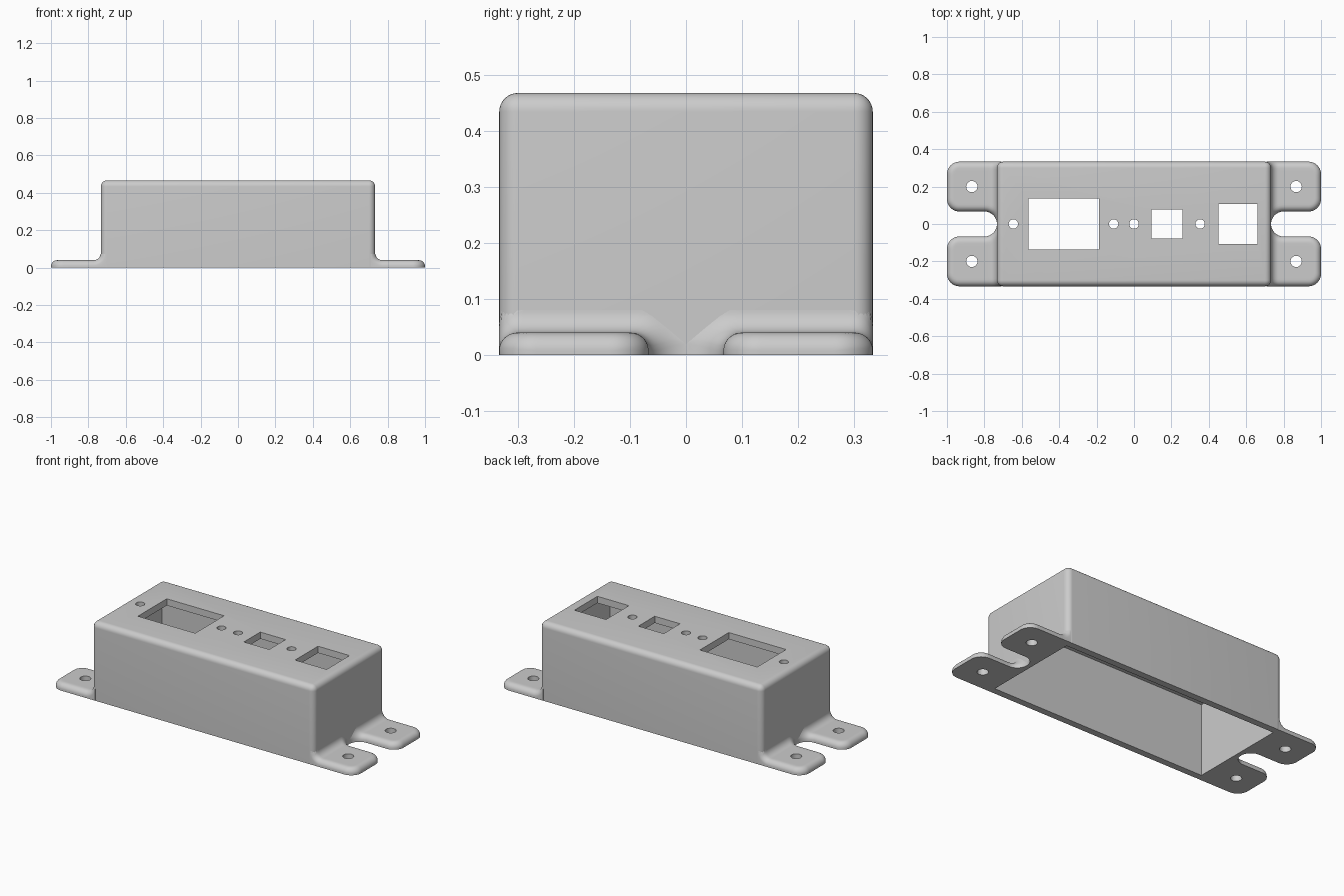
import bpy, bmesh
from math import hypot, sqrt, sin, pi
from mathutils import Matrix

if "Cube" in bpy.data.objects:
    bpy.data.objects.remove(bpy.data.objects["Cube"])

grey = bpy.data.materials.new("plain_grey")
grey.use_nodes = True
colour = (0.6, 0.6, 0.6, 1)
grey.diffuse_color = colour
grey.node_tree.nodes["Principled BSDF"].inputs["Base Color"].default_value = colour

X, Y, H = 0.733, 0.333, 0.467      # enclosure half sizes and height
THICK, ROUND, FILLET = 0.04, 0.033, 0.04
CORNER = 0.0667                    # plan radius of tab corners and slot
TAB_X, TAB_Y = 1 - CORNER, 0.2     # tab corner centre and mid line
SLOT_X = X + CORNER


def make(name, bm):
    bmesh.ops.recalc_face_normals(bm, faces=bm.faces)
    mesh = bpy.data.meshes.new(name)
    bm.to_mesh(mesh)
    bm.free()
    mesh.materials.append(grey)
    ob = bpy.data.objects.new(name, mesh)
    bpy.context.collection.objects.link(ob)
    return ob


def add_box(bm, x0, x1, y0, y1, z0, z1):
    m = Matrix.Translation(((x0 + x1) / 2, (y0 + y1) / 2, (z0 + z1) / 2))
    m = m @ Matrix.Diagonal((x1 - x0, y1 - y0, z1 - z0, 1))
    return bmesh.ops.create_cube(bm, size=1, matrix=m)["verts"]


def add_hole(bm, x, y, r, z0, z1):
    bmesh.ops.create_cone(bm, cap_ends=True, segments=32, radius1=r, radius2=r,
                          depth=z1 - z0, matrix=Matrix.Translation((x, y, (z0 + z1) / 2)))


def activate(ob):
    bpy.ops.object.select_all(action="DESELECT")
    ob.select_set(True)
    bpy.context.view_layer.objects.active = ob


def cut(ob, cutter_bm):
    cutter = make("cutter", cutter_bm)
    cutter.hide_render = True
    mod = ob.modifiers.new("cut", "BOOLEAN")
    mod.operation, mod.solver, mod.object = "DIFFERENCE", "EXACT", cutter
    activate(ob)
    bpy.ops.object.modifier_apply(modifier=mod.name)
    bpy.data.objects.remove(cutter)


def smooth(ob):
    activate(ob)
    bpy.ops.object.shade_smooth_by_angle(angle=pi / 6)


# Enclosure: rounded box, hollow and open below
bm = bmesh.new()
add_box(bm, -X, X, -Y, Y, 0, H)
edges = [e for e in bm.edges if max(v.co.z for v in e.verts) > 0.1]
bmesh.ops.bevel(bm, geom=edges, offset=ROUND, segments=8, profile=0.5, affect="EDGES")
enclosure = make("enclosure", bm)

bm = bmesh.new()
add_box(bm, -0.707, 0.707, -0.293, 0.293, -0.1, H - THICK)
cut(enclosure, bm)

# Openings and screw holes in the top panel
bm = bmesh.new()
for x0, x1, half in ((-0.565, -0.187, 0.136), (0.093, 0.26, 0.077), (0.452, 0.66, 0.108)):
    add_box(bm, x0, x1, -half, half, H - 0.08, H + 0.1)
for x in (-0.645, -0.109, 0, 0.353):
    add_hole(bm, x, 0, 0.025, H - 0.08, H + 0.1)
cut(enclosure, bm)
smooth(enclosure)


# Mounting tab: plan outline, rounded rim and fillet against the wall
def edge_distance(x, y):
    if y < TAB_Y and x < SLOT_X:
        return hypot(x - SLOT_X, y) - CORNER
    qx, qy = x - TAB_X, abs(y - TAB_Y) - CORNER
    if qx > 0 and qy > 0:
        return CORNER - hypot(qx, qy)
    return CORNER - max(qx, qy)


def tab_height(x, y):
    inset = ROUND - min(max(edge_distance(x, y), 0), ROUND)
    drop = ROUND - sqrt(max(ROUND ** 2 - inset ** 2, 0))
    top = THICK + FILLET
    run = max(X + FILLET - x, 0)
    return top - sqrt(max((FILLET + drop) ** 2 - run ** 2, 0))


def tab_span(x):
    low, high = 2 * TAB_Y - Y, Y
    low = CORNER
    if x < X:
        low = 0
    elif x < SLOT_X:
        low = sqrt(max(CORNER ** 2 - (x - SLOT_X) ** 2, 0))
    elif x > TAB_X:
        bulge = CORNER - sqrt(max(CORNER ** 2 - (x - TAB_X) ** 2, 0))
        low, high = low + bulge, high - bulge
    return low, high


N = 26
start = 0.709
stations = [start + (X - start) * i / 6 for i in range(6)]
stations += [X + CORNER * (1 - sin(pi / 2 * (1 - i / 16))) for i in range(16)]
stations += [SLOT_X + (TAB_X - SLOT_X) * i / 4 for i in range(4)]
stations += [TAB_X + CORNER * sin(pi / 2 * i / 18) for i in range(19)]
bm = bmesh.new()
rows = []
for x in stations:
    low, high = tab_span(x)
    row = []
    for j in range(N + 1):
        t = j / N
        t = t - 0.85 * sin(2 * pi * t) / (2 * pi)     # denser near the rims
        y = low + (high - low) * t
        row.append(bm.verts.new((x, y, tab_height(x, y))))
    rows.append(row)
for a, b in zip(rows, rows[1:]):
    for j in range(N):
        bm.faces.new((a[j], b[j], b[j + 1], a[j + 1]))
ext = bmesh.ops.extrude_face_region(bm, geom=bm.faces[:], use_keep_orig=True)
for v in ext["geom"]:
    if isinstance(v, bmesh.types.BMVert):
        v.co.z = 0
tabs = make("mounting_tabs", bm)

bm = bmesh.new()
add_hole(bm, 0.867, TAB_Y, 0.03, -0.1, 0.2)
cut(tabs, bm)

# Repeat the tab at all four corners
mirror = tabs.modifiers.new("mirror", "MIRROR")
mirror.use_axis = (True, True, False)
mirror.use_mirror_merge = False
activate(tabs)
bpy.ops.object.modifier_apply(modifier=mirror.name)
smooth(tabs)
